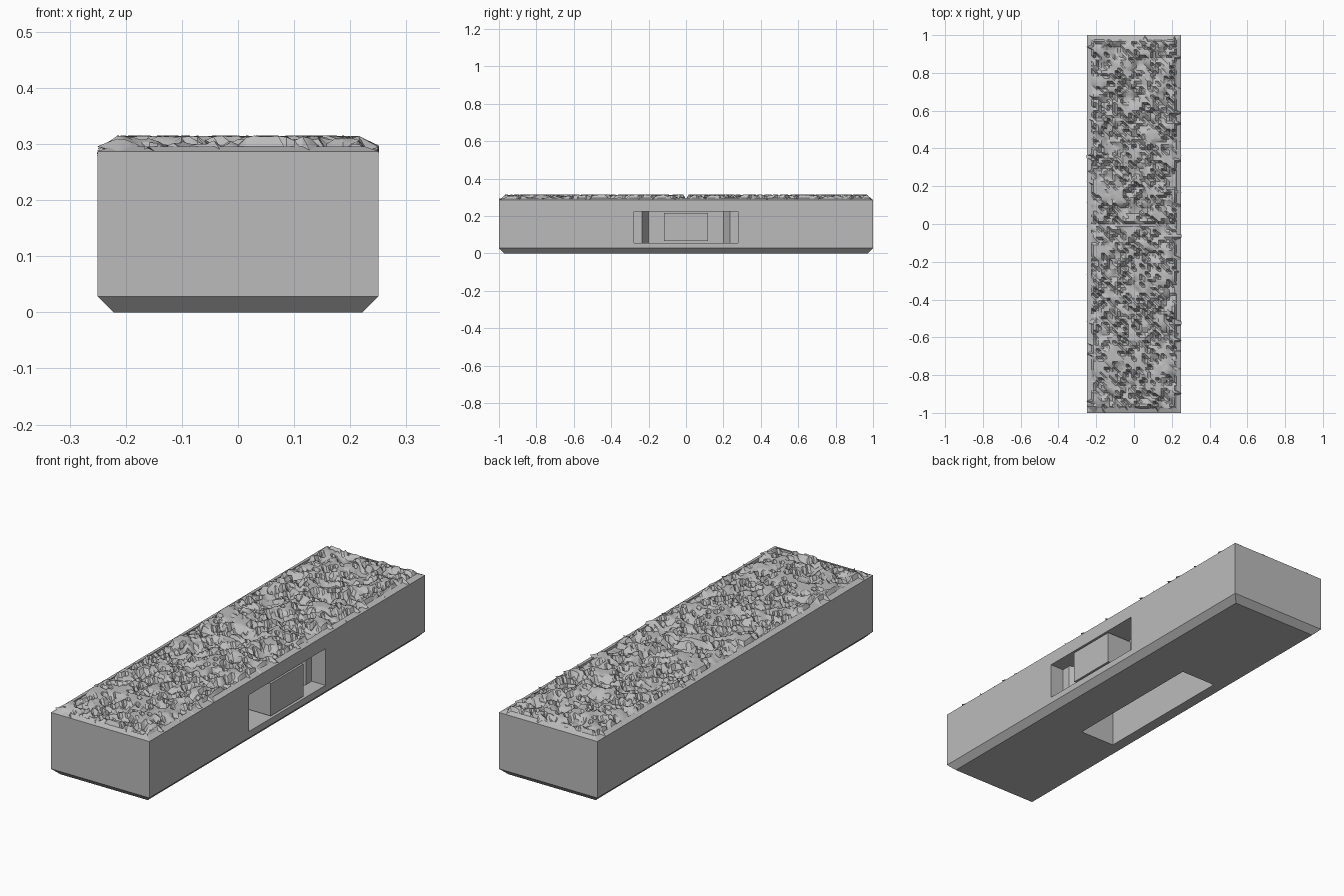
import bpy, bmesh, random
from mathutils import Vector, noise

random.seed(7)
cube = bpy.data.objects.get("Cube")
if cube:
    bpy.data.objects.remove(cube, do_unlink=True)

stone = bpy.data.materials.new("stone_grey")
stone.use_nodes = True
GREY = (0.5, 0.5, 0.5, 1)
stone.diffuse_color = GREY
stone.node_tree.nodes["Principled BSDF"].inputs["Base Color"].default_value = GREY


def make(name, bm):
    bmesh.ops.recalc_face_normals(bm, faces=bm.faces)
    mesh = bpy.data.meshes.new(name)
    bm.to_mesh(mesh)
    bm.free()
    mesh.materials.append(stone)
    ob = bpy.data.objects.new(name, mesh)
    bpy.context.collection.objects.link(ob)
    return ob


def loft(name, rings):
    """Closed solid through a list of equal-length point rings."""
    bm = bmesh.new()
    loops = [[bm.verts.new(p) for p in ring] for ring in rings]
    for a, b in zip(loops, loops[1:]):
        for i in range(len(a)):
            j = (i + 1) % len(a)
            bm.faces.new((a[i], a[j], b[j], b[i]))
    bm.faces.new(loops[0])
    bm.faces.new(loops[-1])
    return make(name, bm)


def prism(name, outline, z0, z1):
    return loft(name, [[(x, y, z) for x, y in outline] for z in (z0, z1)])


def rect(x0, x1, y0, y1):
    return [(x0, y0), (x1, y0), (x1, y1), (x0, y1)]


def cut(target, cutter):
    mod = target.modifiers.new(cutter.name, 'BOOLEAN')
    mod.operation = 'DIFFERENCE'
    mod.solver = 'EXACT'
    mod.object = cutter
    cutter.hide_render = True
    cutter.hide_set(True)
    cutter.display_type = 'WIRE'


# Block with chamfered foot, sloped rim and a sunken bed for the rough stone
W, L = 0.25, 1.0
levels = [(0.028, 0), (0, 0.028), (0, 0.287), (0.025, 0.296), (0.03, 0.27)]
block = loft("block", [[(x, y, z) for x, y in rect(d - W, W - d, d - L, L - d)]
                       for d, z in levels])

# Stepped side recess and underside slot
half = [(0.3, 0.278), (0.18, 0.278), (0.18, 0.235), (0.12, 0.2)]
recess = half + [(x, -y) for x, y in reversed(half)]
cut(block, prism("recess_cutter", recess, 0.057, 0.225))
cut(block, prism("slot_cutter", rect(-0.17, 0.01, -0.35, 0.35), -0.1, 0.225))

# Raised pad inside the recess
prism("recess_pad", rect(0.1, 0.249, -0.118, 0.118), 0.067, 0.216)

# Rough split-stone surface: a height grid with flat crests and sharp pits
NX, NY = 32, 140
HX, HY, TOP = 0.23, 0.98, 0.315


def height(x, y):
    p = Vector((x * 22, y * 22, 3))
    broad = noise.noise(p * 0.5)
    fine = noise.noise(Vector((p.x + p.y, (p.x - p.y) * 2, 9)) * 0.6)
    z = TOP - 0.007 + 0.022 * broad + 0.026 * fine
    if random.random() < 0.2:
        z -= random.uniform(0.008, 0.024)
    return max(0.283, min(TOP - random.uniform(0, 0.002), z))


bm = bmesh.new()
grid = []
for j in range(NY + 1):
    row = []
    for i in range(NX + 1):
        x, y = HX * (2 * i / NX - 1), HY * (2 * j / NY - 1)
        side, end = i in (0, NX), j in (0, NY)
        z = height(x, y)
        if side or end:
            z = 0.288
            # Chips that spill over the rim
            if random.random() < 0.14:
                z = random.uniform(0.276, 0.298)
                if side:
                    x *= 0.251 / HX
                if end:
                    y *= 0.999 / HY
        elif j == NY // 2:
            z = 0.29
        row.append(bm.verts.new((x, y, z)))
    grid.append(row)
for j in range(NY):
    for i in range(NX):
        a, b = grid[j][i], grid[j][i + 1]
        c, d = grid[j + 1][i + 1], grid[j + 1][i]
        # Triangles share a slanting diagonal
        bm.faces.new((a, b, d))
        bm.faces.new((b, c, d))
rough = make("rough_stone_top", bm)
bpy.ops.object.select_all(action='DESELECT')
rough.select_set(True)
bpy.context.view_layer.objects.active = rough
bpy.ops.object.shade_smooth_by_angle(angle=0.5)
